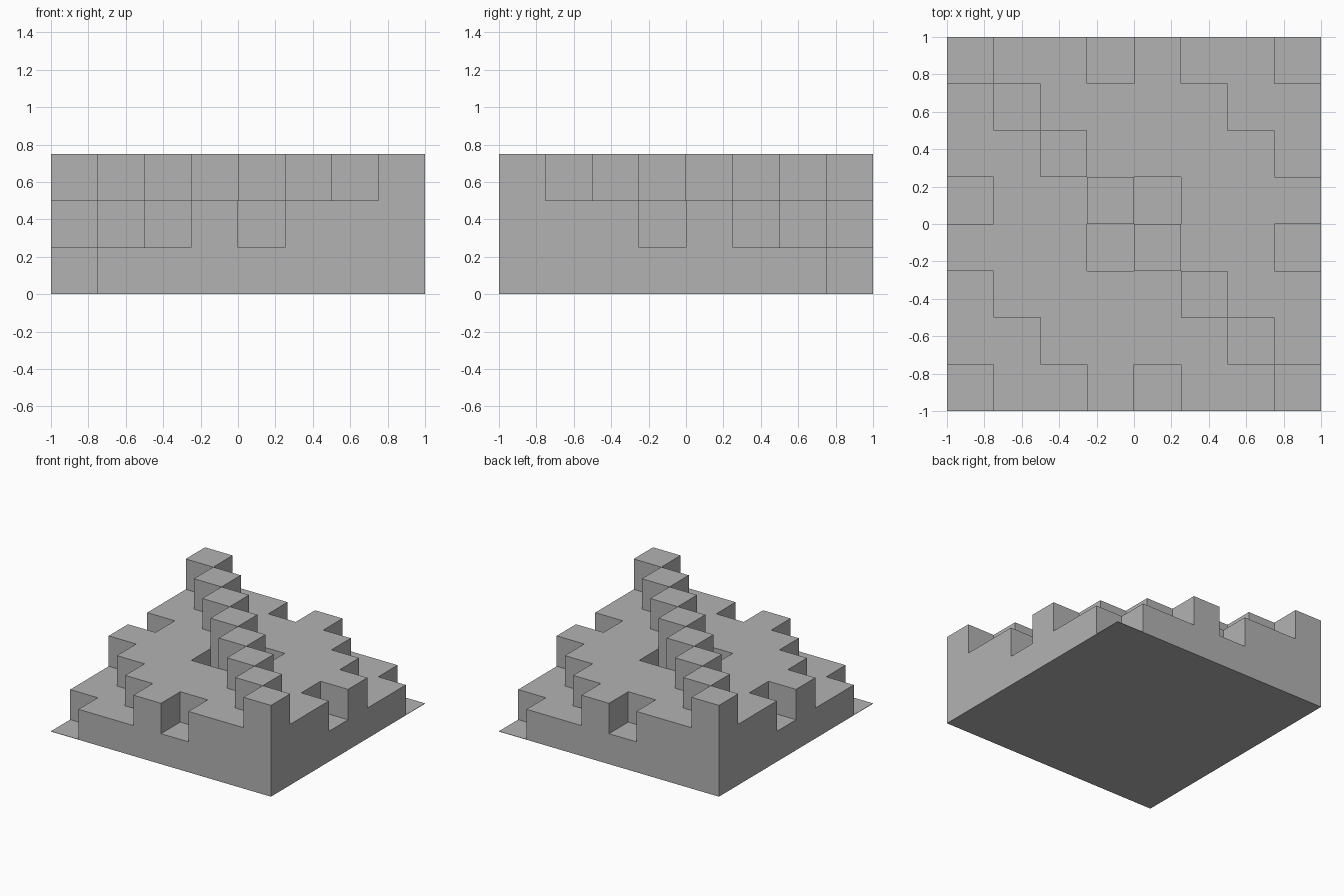
import bpy
import bmesh

cube = bpy.data.objects.get("Cube")
if cube:
    bpy.data.objects.remove(cube, do_unlink=True)

# Stepped block on a square grid: heights in steps, front half only
STEP = 0.25
THIN = 0.003
front_half = ["01121223",
              "11222232",
              "12222322",
              "22213221"]
# The back half is the front half turned half a circle
rows = front_half + [row[::-1] for row in reversed(front_half)]
SIZE = len(rows)

grey = bpy.data.materials.new("stone grey")
grey.use_nodes = True
colour = (0.45, 0.45, 0.45, 1)
grey.diffuse_color = colour
grey.node_tree.nodes["Principled BSDF"].inputs["Base Color"].default_value = colour


def height(i, j):
    """Top of a cell; open corners are a thin sheet, outside is the ground."""
    if 0 <= i < SIZE and 0 <= j < SIZE:
        return max(int(rows[j][i]) * STEP, THIN)
    return 0


def place(n):
    return n * STEP - 1


bm = bmesh.new()


def quad(*points):
    bm.faces.new([bm.verts.new(p) for p in points])


for j in range(SIZE):
    for i in range(SIZE):
        x, y, z = place(i), place(j), height(i, j)
        corners = [(x, y), (x + STEP, y), (x + STEP, y + STEP), (x, y + STEP)]
        # Cell top
        quad(*[(a, b, z) for a, b in corners])
        # Walls down to each lower neighbour
        for side, (dx, dy) in enumerate([(0, -1), (1, 0), (0, 1), (-1, 0)]):
            low = height(i + dx, j + dy)
            if low < z:
                p, q = corners[side], corners[(side + 1) % 4]
                quad((*p, low), (*q, low), (*q, z), (*p, z))

# Flat underside
quad((-1, -1, 0), (-1, 1, 0), (1, 1, 0), (1, -1, 0))

mesh = bpy.data.meshes.new("stepped_block")
bm.to_mesh(mesh)
bm.free()
mesh.materials.append(grey)
block = bpy.data.objects.new("stepped_block", mesh)
bpy.context.collection.objects.link(block)
